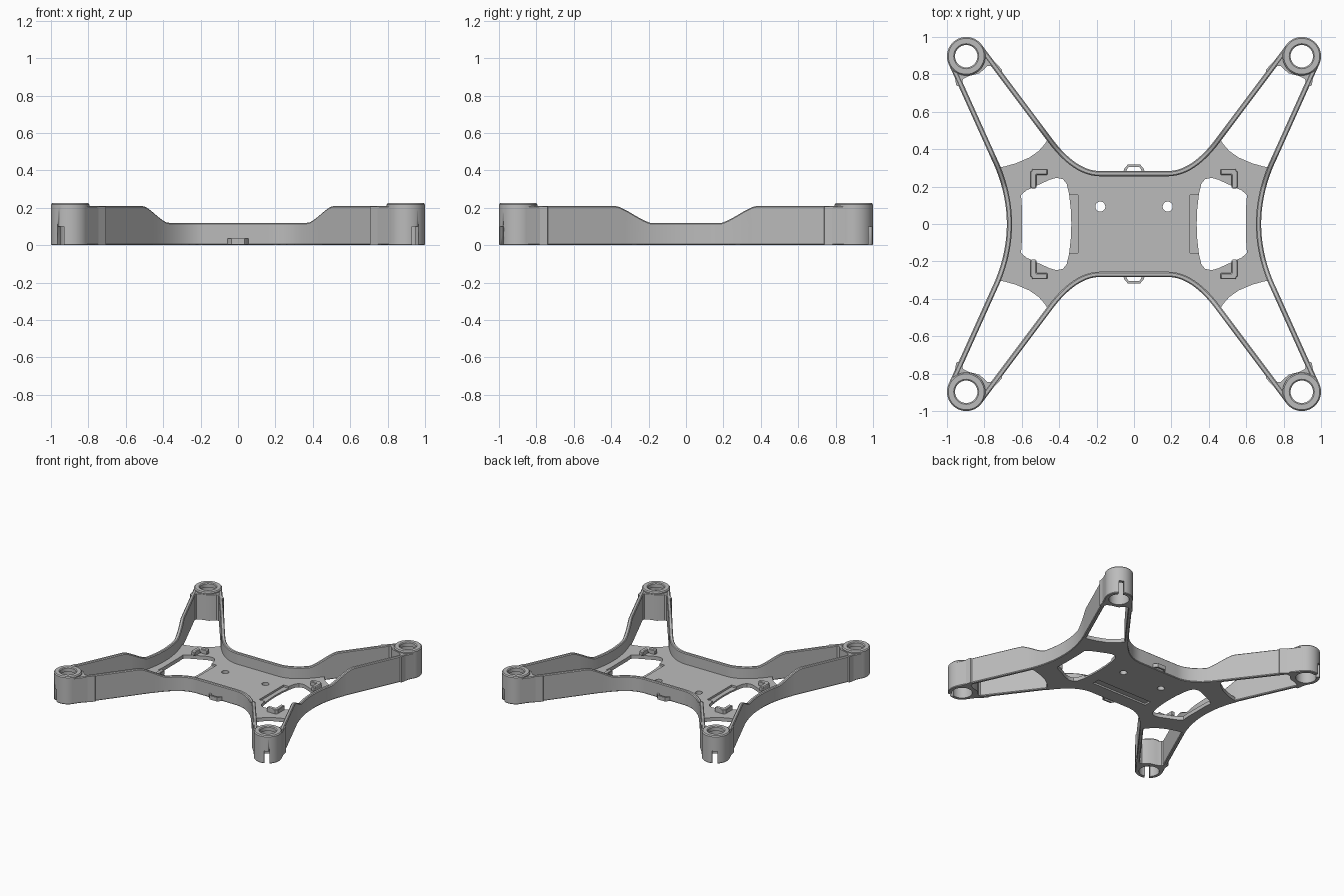
import bpy, bmesh, math
from mathutils import Vector

if "Cube" in bpy.data.objects:
    bpy.data.objects.remove(bpy.data.objects["Cube"])

grey = bpy.data.materials.new("frame_grey")
grey.diffuse_color = (0.5, 0.5, 0.5, 1)
grey.use_nodes = True
grey.node_tree.nodes["Principled BSDF"].inputs["Base Color"].default_value = grey.diffuse_color
C, R = 0.897, 0.103          # mount centre and radius
T = 0.028                    # wall thickness
FLOOR = 0.03


def finish(name, bm, bevel=0):
    bmesh.ops.recalc_face_normals(bm, faces=bm.faces)
    me = bpy.data.meshes.new(name)
    bm.to_mesh(me)
    bm.free()
    me.materials.append(grey)
    ob = bpy.data.objects.new(name, me)
    bpy.context.collection.objects.link(ob)
    bpy.ops.object.select_all(action='DESELECT')
    ob.select_set(True)
    bpy.context.view_layer.objects.active = ob
    bpy.ops.object.shade_smooth_by_angle(angle=math.radians(32))
    if bevel:
        m = ob.modifiers.new("edge", 'BEVEL')
        m.width, m.segments = bevel, 1
        m.limit_method, m.angle_limit = 'ANGLE', math.radians(50)
    return ob


def plate(name, loops, z0, z1, bevel=0):
    """Flat panel from an outline plus hole loops."""
    bm = bmesh.new()
    for pts in loops:
        vs = [bm.verts.new((x, y, z0)) for x, y in pts]
        for i, v in enumerate(vs):
            bm.edges.new((v, vs[i - 1]))
    bmesh.ops.triangle_fill(bm, use_beauty=True, edges=bm.edges[:])
    ext = bmesh.ops.extrude_face_region(bm, geom=bm.faces[:])
    bmesh.ops.translate(bm, vec=(0, 0, z1 - z0),
                        verts=[g for g in ext['geom'] if isinstance(g, bmesh.types.BMVert)])
    return finish(name, bm, bevel)


def strip(name, path, thick, z0, top, flip=(1, 1), bevel=0):
    """Wall along a path, thickened to its right, with a top height rule."""
    bm = bmesh.new()
    rows = []
    for i, (x, y) in enumerate(path):
        a, b = Vector(path[max(i - 1, 0)]), Vector(path[min(i + 1, len(path) - 1)])
        d = (b - a).normalized()
        h = top(x, y)
        q = (x + d.y * thick, y - d.x * thick)
        rows.append([bm.verts.new((p[0] * flip[0], p[1] * flip[1], z))
                     for p, z in (((x, y), z0), ((x, y), h), (q, h), (q, z0))])
    for r, s in zip(rows, rows[1:]):
        for k in range(4):
            bm.faces.new((r[k], r[k - 1], s[k - 1], s[k]))
    bm.faces.new(rows[0])
    bm.faces.new(rows[-1])
    return finish(name, bm, bevel)


def ramp(v, a, b):
    t = min(max((abs(v) - a) / (b - a), 0), 1)
    t = 0.6 * t + 0.4 * t * t * (3 - 2 * t)
    return 0.12 + 0.09 * t


# Plan curves of the frame edges
def front_y(x):
    x = abs(x)
    if x < 0.18:
        return 0.283
    if x < 0.436:
        return 0.283 + 0.667 * (x - 0.18) ** 2 / 0.256
    return 0.959 - 1.3333 * (0.815 - x)


def side_x(y):
    y = abs(y)
    return 0.68 + 0.225 * y * y / 0.33 if y < 0.33 else 0.991 - 0.45 * (0.855 - y)


N = 90
front_path = [(x, front_y(x)) for x in (-0.815 + 1.63 * i / N for i in range(N + 1))]
side_path = [(side_x(y), y) for y in (0.855 - 1.71 * i / N for i in range(N + 1))]
for s, label in ((1, "a"), (-1, "b")):
    strip("cross_wall_" + label, front_path, T, 0, lambda x, y: ramp(x, 0.375, 0.5), (1, s), 0.006)
    strip("side_wall_" + label, side_path, T, 0, lambda x, y: ramp(y, 0.19, 0.37), (s, 1), 0.006)

# Floor outline, one quarter mirrored around
quarter = [(x, front_y(x) - 0.004) for x in (0.1, 0.18, 0.22, 0.26, 0.3, 0.34, 0.38, 0.42, 0.45)]
quarter += [(0.475, 0.43), (0.51, 0.39), (0.56, 0.355), (0.63, 0.325), (0.69, 0.308)]
quarter += [(side_x(y) - 0.004, y) for y in (0.30, 0.25, 0.2, 0.15, 0.1, 0.05)]
right = quarter + [(0.676, 0)] + [(x, -y) for x, y in reversed(quarter)]
outline = right + [(-x, y) for x, y in reversed(right)]

# Side openings and screw holes
upper = [(0.60, 0.10), (0.604, 0.155), (0.575, 0.18), (0.45, 0.237), (0.415, 0.247),
         (0.38, 0.24), (0.36, 0.215), (0.347, 0.16)]


def opening(mid):
    return upper + mid + [(x, -y) for x, y in reversed(upper)]


plain = opening([(0.338, 0.08), (0.335, 0), (0.338, -0.08)])
plain = [p for i, p in enumerate(plain) if i == 0 or p != plain[i - 1]]
notched = opening([(0.345, 0.155), (0.30, 0.155), (0.30, -0.155), (0.345, -0.155)])


def both(loop):
    return [loop, [(-x, y) for x, y in loop]]


def circle(cx, cy, r, n=20):
    return [(cx + r * math.cos(math.tau * i / n), cy + r * math.sin(math.tau * i / n)) for i in range(n)]


holes = both(circle(0.18, 0.093, 0.027))
slot = [(-0.25, -0.17), (0.25, -0.17), (0.25, -0.11), (-0.25, -0.11)]
plate("floor_lower", [outline, slot] + both(plain) + holes, 0, 0.014)
plate("floor_upper", [outline] + both(notched) + holes, 0.014, FLOOR)

# Strap loops at the front and back
loop_path = [(-0.058, 0.275), (-0.052, 0.295), (-0.034, 0.317), (0.034, 0.317), (0.052, 0.295), (0.058, 0.275)]
for s, label in ((1, "back"), (-1, "front")):
    strip("strap_loop_" + label, loop_path, 0.014, 0.004, lambda x, y: 0.036, (1, s))

# Motor mounts, arm fillets and corner brackets
profile = [(0.075, 0), (0.099, 0), (R, 0.005), (R, 0.217), (0.096, 0.225),
           (0.067, 0.225), (0.06, 0.219), (0.06, 0.19), (0.075, 0.19)]
web = [(0.95, 0.74), (0.927, 0.735), (0.914, 0.775), (0.88, 0.792), (0.825, 0.806),
       (0.785, 0.845), (0.745, 0.845), (0.71, 0.80), (0.705, 0.825)]
web += [(C + 0.088 * math.cos(a), C + 0.088 * math.sin(a))
        for a in (math.radians(145 + 20 * i) for i in range(10))]
bracket = [(0.553, 0.19), (0.553, 0.28), (0.54, 0.295), (0.462, 0.295), (0.462, 0.262),
           (0.522, 0.262), (0.522, 0.19)]
SEG = 48
for sx in (1, -1):
    for sy in (1, -1):
        tag = ("right" if sx > 0 else "left") + ("_back" if sy > 0 else "_front")
        bm = bmesh.new()
        rings = [[bm.verts.new((sx * C + r * math.cos(math.tau * i / SEG),
                                sy * C + r * math.sin(math.tau * i / SEG), z)) for r, z in profile]
                 for i in range(SEG)]
        for i in range(SEG):
            a, b = rings[i - 1], rings[i]
            for k in range(len(profile)):
                bm.faces.new((a[k - 1], b[k - 1], b[k], a[k]))
        mount = finish("motor_mount_" + tag, bm)
        # wire slot through the outer side of the mount
        d = Vector((0.5 * sx, 0.866 * sy))
        n = Vector((-d.y, d.x)) * 0.019
        c = Vector((sx * C, sy * C))
        corners = [c + d * 0.05 + n, c + d * 0.05 - n, c + d * 0.13 - n, c + d * 0.13 + n]
        cutter = plate("slot_cutter_" + tag, [[tuple(p) for p in corners]], -0.02, 0.10)
        cutter.hide_render = True
        cutter.hide_set(True)
        m = mount.modifiers.new("slot", 'BOOLEAN')
        m.operation, m.object, m.solver = 'DIFFERENCE', cutter, 'EXACT'
        plate("arm_fillet_" + tag, [[(x * sx, y * sy) for x, y in web]], 0, 0.208)
        plate("corner_bracket_" + tag, [[(x * sx, y * sy) for x, y in bracket]], FLOOR - 0.005, 0.065, 0.005)
